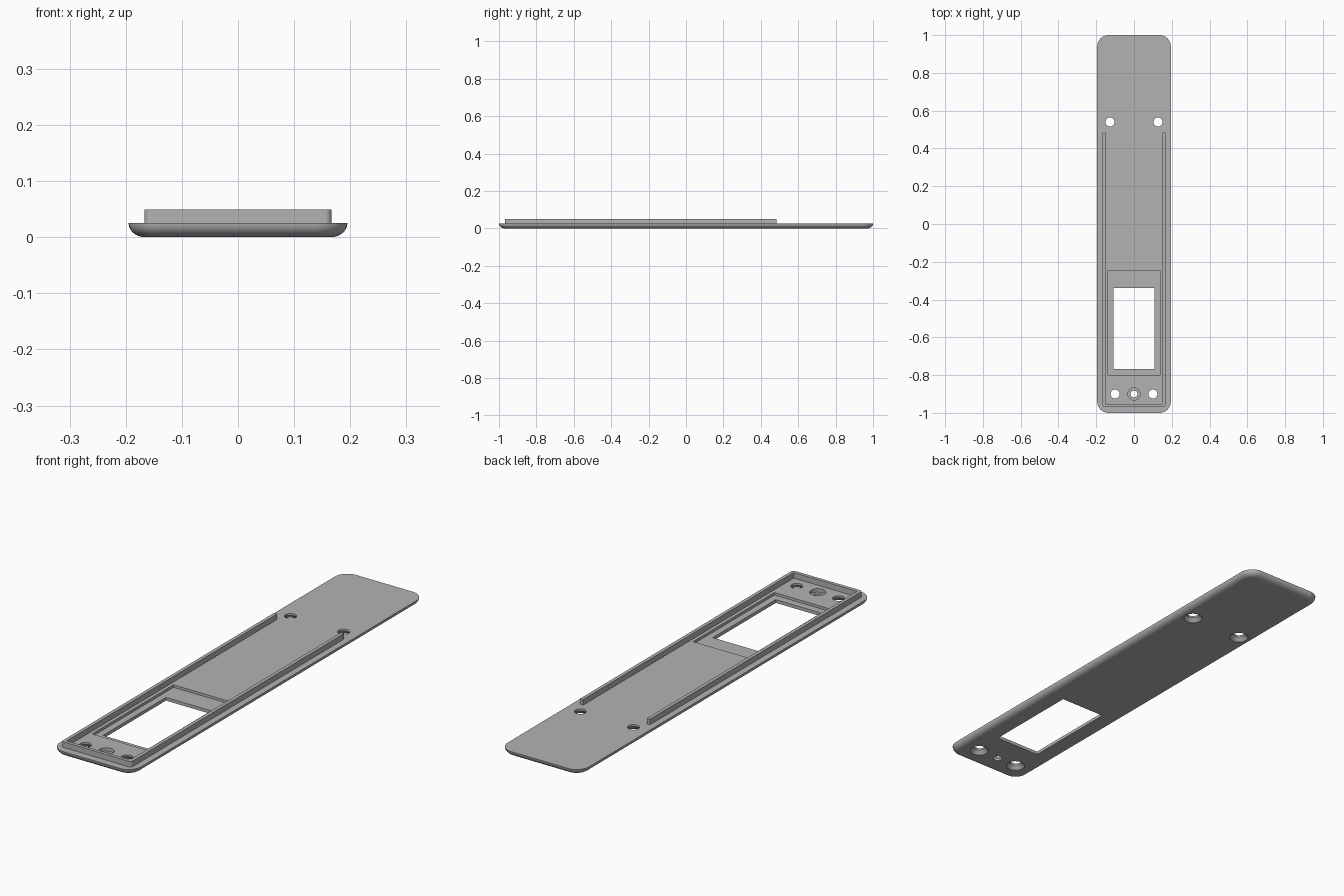
import bpy, bmesh, math
from math import pi, cos, sin

if "Cube" in bpy.data.objects:
    bpy.data.objects.remove(bpy.data.objects["Cube"])

grey = bpy.data.materials.new("plain_grey")
grey.use_nodes = True
grey.diffuse_color = (0.45, 0.45, 0.45, 1)
grey.node_tree.nodes["Principled BSDF"].inputs["Base Color"].default_value = (0.45, 0.45, 0.45, 1)

TOP = 0.025        # plate thickness
HALF_W = 0.195
EDGE = 0.03        # width of the rounded underside edge


def make_object(name, bm):
    bmesh.ops.recalc_face_normals(bm, faces=bm.faces)
    mesh = bpy.data.meshes.new(name)
    bm.to_mesh(mesh)
    bm.free()
    mesh.materials.append(grey)
    obj = bpy.data.objects.new(name, mesh)
    bpy.context.collection.objects.link(obj)
    return obj


def rounded_rect(hw, hl, r, steps=8):
    pts = []
    for k, (sx, sy) in enumerate([(1, 1), (-1, 1), (-1, -1), (1, -1)]):
        for i in range(steps + 1):
            a = (k + i / steps) * pi / 2
            pts.append((sx * (hw - r) + r * cos(a), sy * (hl - r) + r * sin(a)))
    return pts


def loft(name, rings):
    """Skin a stack of closed rings and cap both ends."""
    bm = bmesh.new()
    loops = [[bm.verts.new(p) for p in ring] for ring in rings]
    n = len(loops[0])
    for low, high in zip(loops, loops[1:]):
        for i in range(n):
            j = (i + 1) % n
            bm.faces.new((low[i], low[j], high[j], high[i]))
    bm.faces.new(loops[0][::-1])
    bm.faces.new(loops[-1])
    return make_object(name, bm)


def box_cutter(x, y0, y1, z0, z1):
    outline = [(-x, y0), (x, y0), (x, y1), (-x, y1)]
    return loft("box_cutter", [[(*p, z) for p in outline] for z in (z0, z1)])


def round_cutter(x, y, profile, n=32):
    """Turned cutter from (radius, height) pairs."""
    return loft("round_cutter", [[(x + r * cos(2 * pi * i / n), y + r * sin(2 * pi * i / n), z)
                                  for i in range(n)] for r, z in profile])


def cut(obj, cutters):
    for cutter in cutters:
        mod = obj.modifiers.new("cut", 'BOOLEAN')
        mod.operation = 'DIFFERENCE'
        mod.solver = 'EXACT'
        mod.object = cutter
        deps = bpy.context.evaluated_depsgraph_get()
        mesh = bpy.data.meshes.new_from_object(obj.evaluated_get(deps))
        obj.modifiers.clear()
        obj.data = mesh
        bpy.data.objects.remove(cutter)


# Plate with rounded corners and a rounded underside edge
rings = []
for i in range(9):
    a = i / 8 * pi / 2
    inset = EDGE * (1 - sin(a))
    outline = rounded_rect(HALF_W - inset, 1 - inset, 0.06 - inset)
    rings.append([(*p, TOP * (1 - cos(a))) for p in outline])
plate = loft("base_plate", rings)

# Shallow recess, window, countersunk screw holes and stepped centre hole
cutters = [box_cutter(0.137, -0.8, -0.245, 0.014, 0.1),
           box_cutter(0.108, -0.768, -0.338, -0.1, 0.1)]
for x, y in [(0.127, 0.54), (0.1, -0.9)]:
    for side in (-1, 1):
        cutters.append(round_cutter(side * x, y, [(0.039, -0.01), (0.039, 0.001),
                                                  (0.024, 0.017), (0.024, 0.05)]))
cutters.append(round_cutter(0, -0.9, [(0.018, -0.01), (0.018, 0.01), (0.032, 0.01), (0.032, 0.05)]))
cut(plate, cutters)

# U-shaped raised rim, open towards the back
OUT, INN, END, FRONT, R = 0.167, 0.152, 0.485, -0.968, 0.012
half = [(INN, FRONT + OUT - INN), (INN, END), (OUT, END)]
half += [(OUT - R + R * cos(a), FRONT + R - R * sin(a)) for a in [i / 6 * pi / 2 for i in range(7)]]
outline = half + [(-x, y) for x, y in reversed(half)]
rim = loft("raised_rim", [[(*p, z) for p in outline] for z in (TOP - 0.002, 0.049)])

# Smooth rounded areas, keep edges sharp
for obj in (plate, rim):
    bpy.ops.object.select_all(action='DESELECT')
    obj.select_set(True)
    bpy.context.view_layer.objects.active = obj
    bpy.ops.object.shade_smooth_by_angle(angle=math.radians(30))
    weighted = obj.modifiers.new("even_shading", 'WEIGHTED_NORMAL')
    weighted.keep_sharp = True
